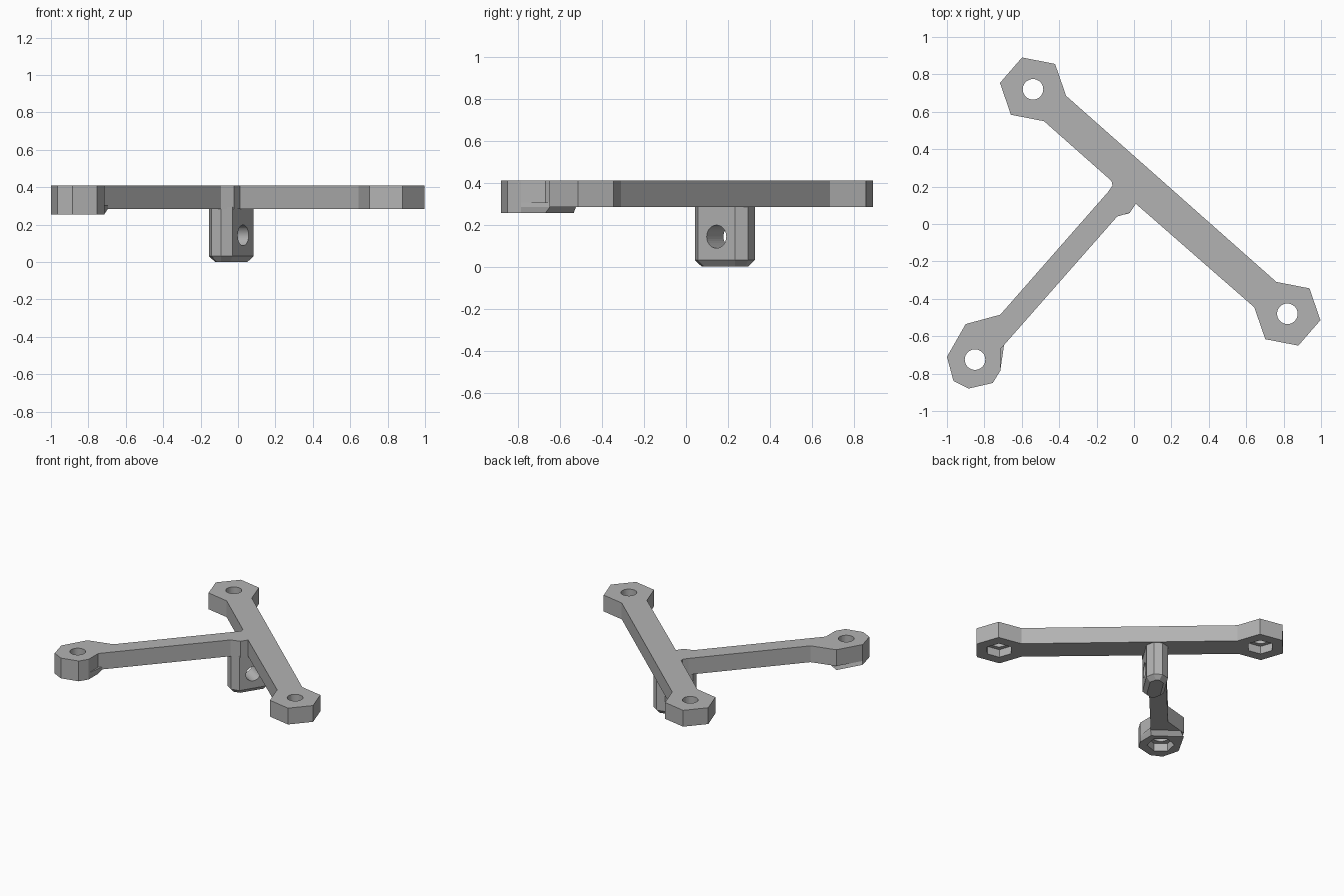
import bpy
import bmesh
from math import cos, sin, radians
from mathutils import Vector

cube = bpy.data.objects.get("Cube")
if cube:
    bpy.data.objects.remove(cube, do_unlink=True)

grey = bpy.data.materials.new("light grey plastic")
grey.use_nodes = True
colour = (0.45, 0.45, 0.45, 1)
grey.diffuse_color = colour
grey.node_tree.nodes["Principled BSDF"].inputs["Base Color"].default_value = colour

TOP, UNDER, PAD_UNDER = 0.41, 0.285, 0.255
HOLE_RADIUS, NUT_RADIUS, NUT_DEPTH = 0.055, 0.095, 0.06


def ring(centre, radius, sides, start):
    """Regular polygon, counterclockwise from the start angle."""
    angles = [radians(start + 360 * i / sides) for i in range(sides)]
    return [(centre[0] + radius * cos(a), centre[1] + radius * sin(a)) for a in angles]


def loft(name, layers):
    """Closed solid through stacked outlines with equal point counts."""
    bm = bmesh.new()
    loops = [[bm.verts.new((x, y, z)) for x, y in pts] for z, pts in layers]
    count = len(loops[0])
    bm.faces.new(loops[0][::-1])
    bm.faces.new(loops[-1])
    for low, high in zip(loops, loops[1:]):
        for i in range(count):
            j = (i + 1) % count
            bm.faces.new((low[i], low[j], high[j], high[i]))
    bmesh.ops.recalc_face_normals(bm, faces=bm.faces)
    mesh = bpy.data.meshes.new(name)
    bm.to_mesh(mesh)
    bm.free()
    mesh.materials.append(grey)
    obj = bpy.data.objects.new(name, mesh)
    bpy.context.collection.objects.link(obj)
    return obj


def combine(target, other, operation):
    """Boolean with a hidden helper."""
    mod = target.modifiers.new(other.name, "BOOLEAN")
    mod.operation = operation
    mod.solver = "EXACT"
    mod.object = other
    other.hide_render = True
    other.hide_set(True)


# Three-armed plate: hexagonal bar ends, side arm and the bump over the lug
back_end, front_end, side_end = (-0.54, 0.72), (0.82, -0.48), (-0.85, -0.725)
pad = [(-0.9, -0.535), (-1, -0.71), (-0.965, -0.84), (-0.885, -0.88),
       (-0.755, -0.85), (-0.715, -0.785), (-0.715, -0.67)]
outline = ring(back_end, 0.18, 6, -11)
outline += [(-0.12, 0.23), (-0.115, 0.205), (-0.14, 0.17), (-0.715, -0.485)]
outline += pad
outline += [(-0.09, 0.04), (-0.022, 0.06), (0.01, 0.108)]
outline += ring(front_end, 0.18, 6, 169)
plate = loft("three_arm_plate", [(UNDER, outline), (TOP, outline)])

# Thicker pad under the side arm, with a sloped inner edge
pad_upper = [(-0.86, -0.524)] + pad[1:-1] + [(-0.695, -0.648)]
side_pad = loft("side_arm_pad", [(PAD_UNDER, pad), (UNDER, pad_upper),
                                 (UNDER + 0.02, pad_upper)])
combine(plate, side_pad, "UNION")

# Bolt holes with hexagonal nut pockets underneath
bolts = [("back", back_end, UNDER, -11), ("front", front_end, UNDER, -11),
         ("side", side_end, PAD_UNDER, 19)]
for label, centre, base, turn in bolts:
    round_hole = ring(centre, HOLE_RADIUS, 32, 0)
    nut = ring(centre, NUT_RADIUS, 6, turn)
    combine(plate, loft(label + "_bolt_hole_cutter", [(0.1, round_hole), (0.6, round_hole)]),
            "DIFFERENCE")
    combine(plate, loft(label + "_nut_pocket_cutter", [(0.1, nut), (base + NUT_DEPTH, nut)]),
            "DIFFERENCE")

# Mounting lug: block with chamfered upright and lower edges
middle = Vector((-0.036, 0.185))
across = Vector((0.847, -0.532))
along = Vector((0.532, 0.847))


def lug_outline(half_width, half_length, cut):
    corners = [(half_width, cut - half_length), (half_width, half_length - cut),
               (half_width - cut, half_length), (cut - half_width, half_length)]
    corners += [(-a, -b) for a, b in corners]
    return [tuple(middle + across * a + along * b) for a, b in corners]


full = lug_outline(0.075, 0.15, 0.045)
lug = loft("mounting_lug", [(0, lug_outline(0.047, 0.122, 0.035)), (0.032, full),
                            (UNDER + 0.01, full)])

# Cross hole through the lug
bpy.ops.mesh.primitive_cylinder_add(vertices=32, radius=HOLE_RADIUS, depth=0.5,
                                    location=(*middle, 0.143))
cross_hole = bpy.context.object
cross_hole.name = "lug_hole_cutter"
cross_hole.data.materials.append(grey)
cross_hole.rotation_mode = "QUATERNION"
cross_hole.rotation_quaternion = across.to_3d().to_track_quat("Z", "Y")
combine(lug, cross_hole, "DIFFERENCE")
